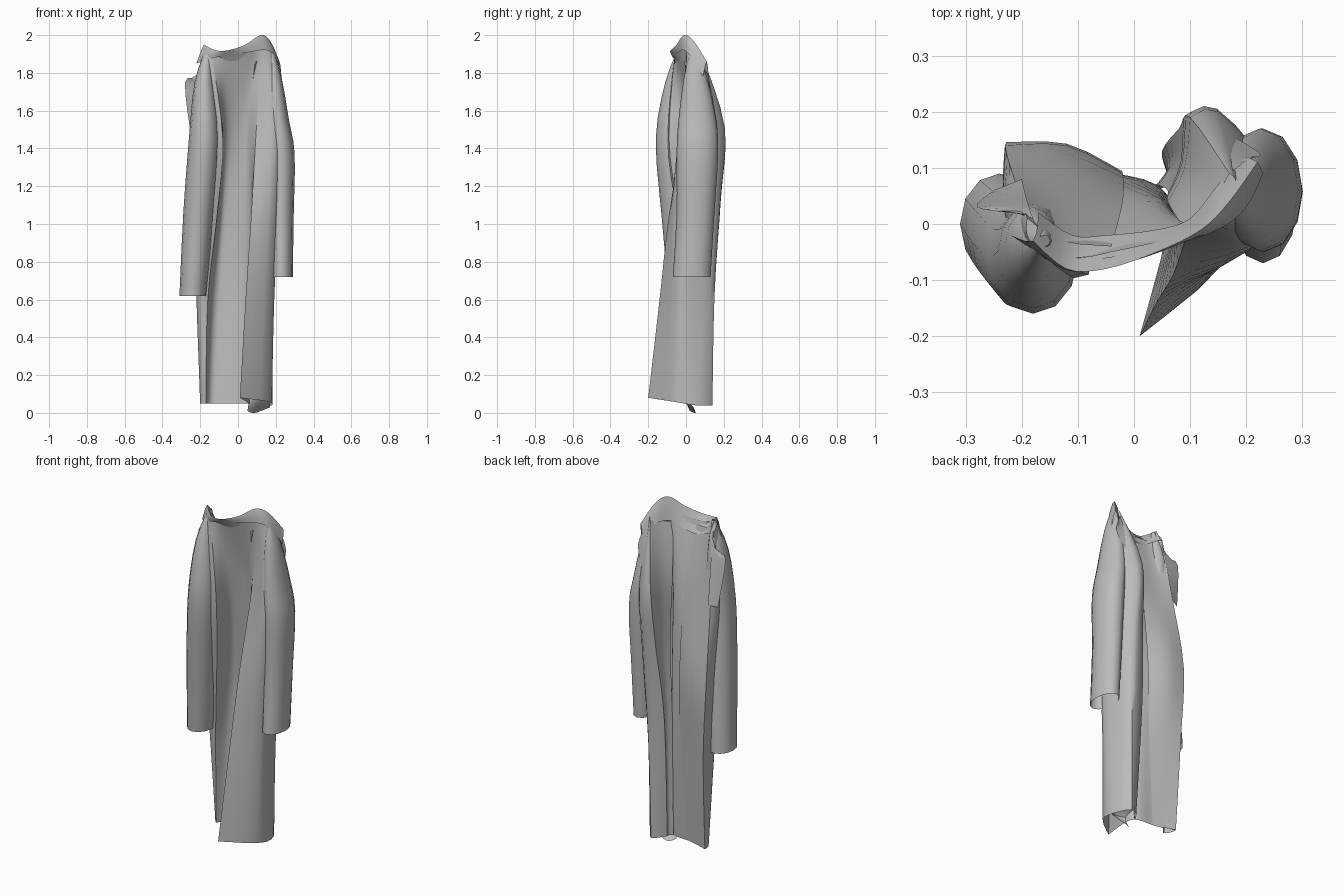
import bpy
import math
from mathutils import Vector

if "Cube" in bpy.data.objects:
    bpy.data.objects.remove(bpy.data.objects["Cube"], do_unlink=True)

# One plain cloth colour
CLOTH = (0.5, 0.5, 0.5, 1.0)
cloth = bpy.data.materials.new("grey cloth")
cloth.use_nodes = True
cloth.diffuse_color = CLOTH
cloth.node_tree.nodes["Principled BSDF"].inputs["Base Color"].default_value = CLOTH


def smooth_path(points, steps):
    """Resample a path with a Catmull-Rom curve through its points."""
    result = []
    last = len(points) - 1
    for i in range(last):
        a, b = points[max(i - 1, 0)], points[i]
        c, d = points[i + 1], points[min(i + 2, last)]
        for step in range(steps):
            t = step / steps
            result.append(b + 0.5 * t * ((c - a) + t * (
                (2 * a - 5 * b + 4 * c - d) + t * (3 * (b - c) + d - a))))
    result.append(points[last])
    return result


def make_sheet(name, rows, closed=False):
    """Skin neighbouring rows of equal length into a cloth surface."""
    width = len(rows[0])
    verts = [point for row in rows for point in row]
    faces = []
    for r in range(len(rows) - 1):
        for c in range(width if closed else width - 1):
            n = (c + 1) % width
            faces.append((r * width + c, r * width + n,
                          (r + 1) * width + n, (r + 1) * width + c))
    mesh = bpy.data.meshes.new(name)
    mesh.from_pydata(verts, [], faces)
    mesh.materials.append(cloth)
    mesh.shade_smooth()
    mesh.set_sharp_from_angle(angle=math.radians(50))
    obj = bpy.data.objects.new(name, mesh)
    bpy.context.collection.objects.link(obj)
    return obj


def make_panel(name, seams, along=4, across=3):
    """Drape a panel over seam lines given in hundredths of a unit."""
    lines = [smooth_path([Vector(p) / 100 for p in seam], along) for seam in seams]
    columns = [smooth_path(list(column), across) for column in zip(*lines)]
    return make_sheet(name, columns)


def make_sleeve(name, rings, sides=12):
    """Sweep an oval tube; each ring is x, y, z, half width, half depth."""
    rows = []
    for x, y, z, wide, deep in rings:
        angles = [math.tau * k / sides for k in range(sides)]
        rows.append([Vector((x + wide * math.cos(a), y + deep * math.sin(a), z)) / 100
                     for a in angles])
    columns = [smooth_path(list(column), 3) for column in zip(*rows)]
    return make_sheet(name, list(zip(*columns)), closed=True)


# Creases shared by neighbouring body panels
left_edge = [(17, 9, 188), (10, 19, 155), (8, 17, 120), (5, 13, 75), (6, 9, 5)]
left_fold = [(13, 0, 198), (10, -1, 155), (7, -9, 105), (4, -14, 60), (1, -20, 8)]
right_fold = [(-14, -6, 190), (-8, -9, 145), (-11, -4, 105), (-16, 2, 60), (-17, 4, 5)]
right_corner = [(-19, 1, 188), (-21, 7, 150), (-23, 14, 105), (-21, 14, 60), (-20, 11, 5)]

# Left front, wrapping from the opening around the side to the fold
make_panel("left_front", [
    left_edge,
    [(18, 8, 190), (15, 20, 150), (15, 18, 110), (14, 15, 60), (13, 14, 4)],
    [(19, 5, 190), (24, 9, 155), (21, 8, 110), (18, 5, 60), (18, 5, 4)],
    [(17, 2, 195), (21, -3, 155), (20, -5, 110), (18, -5, 60), (16, -7, 6)],
    left_fold,
])

# Facing turned in from the left opening
make_panel("left_facing", [
    left_edge,
    [(14, 4, 187), (9, 10, 155), (8, 11, 120), (6, 10, 75), (6, 7, 5)],
    [(9, -1, 186), (6, 4, 155), (6, 6, 120), (4, 7, 75), (4, 6, 5)],
])

# Hollow back, sunk between the two folds
make_panel("back", [
    left_fold,
    [(10, -1, 195), (7, 2, 155), (7, 2, 105), (7, 1, 60), (6, 0, 5)],
    [(5, -3, 191), (4, 4, 155), (4, 6, 105), (4, 7, 60), (3, 6, 5)],
    [(-4, -5, 189), (-2, 3, 155), (-3, 8, 105), (-4, 9, 60), (-7, 7, 5)],
    [(-9, -6, 189), (-7, 0, 150), (-9, 8, 105), (-12, 10, 60), (-14, 8, 5)],
    right_fold,
])

# Right side, wrapping under the sleeve to the rear corner
make_panel("right_side", [
    right_fold,
    [(-17, -5, 193), (-19, -10, 145), (-19, -5, 105), (-20, 2, 60), (-19, 6, 5)],
    [(-19, -2, 192), (-23, 2, 150), (-23, 7, 105), (-22, 8, 60), (-20, 9, 5)],
    right_corner,
])

# Right front, lying flat against the hollow of the back
make_panel("right_front", [
    right_corner,
    [(-13, -3, 187), (-12, 5, 150), (-12, 14, 105), (-12, 12, 60), (-14, 9, 5)],
    [(-4, -4, 187), (-2, 4, 150), (-2, 9, 105), (-3, 9, 60), (-7, 7, 5)],
])

# Sleeves with open cuffs
make_sleeve("left_sleeve", [
    (17, 4, 194, 1, 1), (19, 5, 178, 4, 6), (21, 6, 155, 6, 10),
    (23, 6, 137, 7, 11), (23, 5, 105, 6.5, 10), (23, 3, 72, 6, 10),
])
make_sleeve("right_sleeve", [
    (-16, -3, 193, 1, 1), (-18, -4, 175, 5, 7), (-18, -6, 145, 8, 10),
    (-21, -3, 105, 8, 10), (-24, 0, 62, 7, 9),
])

# Turned collar: inner stand, ridge, outer fall
make_panel("collar", [
    [(20, 12, 178), (15, 7, 186), (10, 1, 187), (4, -1, 184), (-5, -2, 182),
     (-11, -2, 184), (-17, 2, 187)],
    [(22, 11, 186), (17, 4, 197), (12, -1, 200), (4, -5, 195), (-5, -8, 192),
     (-12, -8, 192), (-18, -3, 195)],
    [(23, 9, 178), (20, 3, 188), (15, -1, 192), (6, -4, 191), (-5, -6, 189),
     (-13, -7, 188), (-22, -2, 185)],
])

# Lapels: roll line and free pointed edge
make_panel("left_lapel", [
    [(17, 9, 187), (14, 14, 172), (10, 19, 150)],
    [(21, 12, 180), (22, 13, 170), (10, 20, 147)],
])
make_panel("right_lapel", [
    [(-18, 1, 187), (-19, 4, 172), (-20, 8, 148)],
    [(-21, 2, 176), (-28, 3, 175), (-25, 6, 147)],
])

# Loose corner of the facing under the left hem
make_panel("hem_facing", [
    [(6, 8, 10), (12, 5, 12), (17, 6, 10)],
    [(6, 0, 8), (11, -3, 9), (17, 0, 8)],
    [(5, 2, 1), (9, 5, 0), (17, 4, 3)],
])
